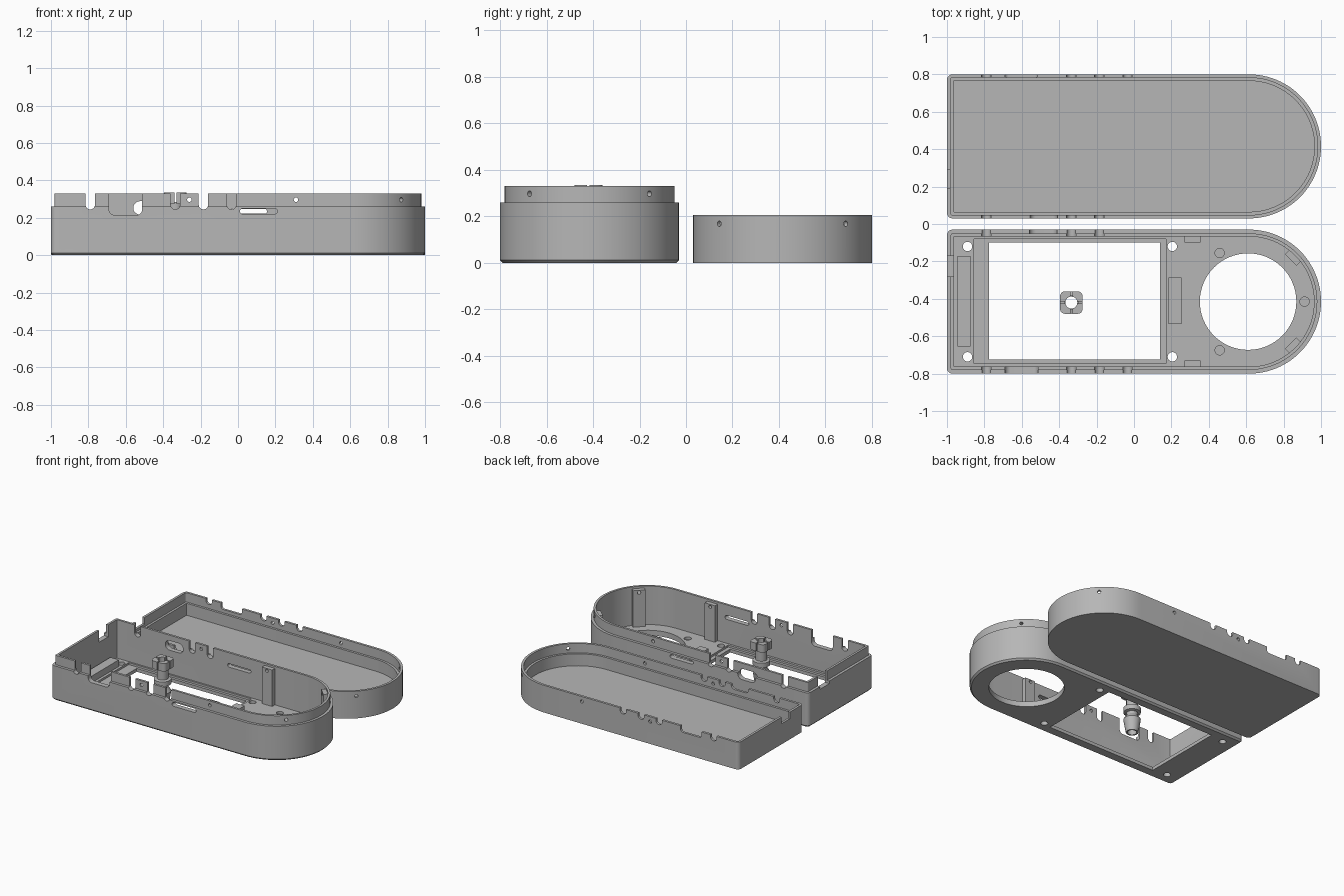
import bpy, bmesh, math
from mathutils import Matrix, Vector

if "Cube" in bpy.data.objects:
    bpy.data.objects.remove(bpy.data.objects["Cube"])

gray = bpy.data.materials.new("plain_gray")
gray.diffuse_color = (0.47, 0.47, 0.47, 1)
gray.use_nodes = True
gray.node_tree.nodes["Principled BSDF"].inputs["Base Color"].default_value = gray.diffuse_color
ARC_X, HALF, CY = 0.615, 0.385, 0.415


def finish(name, bm):
    bmesh.ops.recalc_face_normals(bm, faces=bm.faces)
    me = bpy.data.meshes.new(name)
    bm.to_mesh(me)
    bm.free()
    me.materials.append(gray)
    ob = bpy.data.objects.new(name, me)
    bpy.context.collection.objects.link(ob)
    return ob


def loft(name, rings, closed=False):
    """Skin equal-length rings of points; cap the ends unless closed."""
    bm = bmesh.new()
    vs = [[bm.verts.new(p) for p in r] for r in rings]
    n = len(vs[0])
    pairs = list(zip(vs, vs[1:])) + ([(vs[-1], vs[0])] if closed else [])
    for a, b in pairs:
        for i in range(n):
            j = (i + 1) % n
            bm.faces.new((a[i], a[j], b[j], b[i]))
    if not closed:
        bm.faces.new(vs[0])
        bm.faces.new(vs[-1])
    return finish(name, bm)


def arc(cx, cy, r, a0, a1, n):
    return [(cx + r * math.cos(math.radians(a0 + (a1 - a0) * i / n)),
             cy + r * math.sin(math.radians(a0 + (a1 - a0) * i / n))) for i in range(n + 1)]


def outline(d, z, cy):
    """Case outline: one round end, one square end with small corner radii."""
    h, c = HALF - d, max(0.03 - d, 0.005)
    pts = arc(ARC_X, cy, h, -90, 90, 48)
    pts += arc(-1 + d + c, cy + h - c, c, 90, 180, 5)
    pts += arc(-1 + d + c, cy - h + c, c, 180, 270, 5)
    return [(x, y, z) for x, y in pts]


def box(x0, x1, y0, y1, z0, z1):
    return loft("box", [[(x0, y0, z), (x1, y0, z), (x1, y1, z), (x0, y1, z)] for z in (z0, z1)])


def disc(x, y, r, z0, z1, n=32):
    return loft("disc", [[(px, py, z) for px, py in arc(x, y, r, 0, 360, n)[:-1]] for z in (z0, z1)])


def notch(x0, x1, zb, zt, r, y0, y1):
    """Open-topped cut with rounded bottom corners, through a long wall."""
    p = [(x1, zt), (x0, zt)] + arc(x0 + r, zb + r, r, 180, 270, 8)
    p += arc(x1 - r, zb + r, r, 270, 360, 8)[1 if x1 - x0 < 2 * r + 1e-4 else 0:]
    return loft("notch", [[(x, y, z) for x, z in p] for y in (y0, y1)])


def slot(x0, x1, zc, r, y0, y1):
    p = arc(x1 - r, zc, r, -90, 90, 10) + arc(x0 + r, zc, r, 90, 270, 10)
    return loft("slot", [[(x, y, z) for x, z in p] for y in (y0, y1)])


def bore(center, direction, r, length):
    """Short screw hole along a horizontal direction."""
    bm = bmesh.new()
    m = Matrix.Translation(center) @ Vector(direction).to_track_quat('Z', 'Y').to_matrix().to_4x4()
    bmesh.ops.create_cone(bm, cap_ends=True, segments=16, radius1=r, radius2=r, depth=length, matrix=m)
    return finish("bore", bm)


def combine(ob, tools, op='DIFFERENCE'):
    for t in tools:
        m = ob.modifiers.new("b", 'BOOLEAN')
        m.object, m.operation, m.solver = t, op, 'EXACT'
        bpy.context.view_layer.update()
        me = bpy.data.meshes.new_from_object(ob.evaluated_get(bpy.context.evaluated_depsgraph_get()))
        ob.modifiers.clear()
        ob.data = me
        bpy.data.objects.remove(t)


def screw_holes(cy, z):
    s = math.sqrt(0.5)
    cuts = []
    for k in (-1, 1):
        for x in (-0.26, 0.31):
            cuts.append(bore((x, cy + k * 0.36, z), (0, k, 0), 0.012, 0.14))
        cuts.append(bore((ARC_X + 0.36 * s, cy + k * 0.36 * s, z), (s, k * s, 0), 0.012, 0.14))
    return cuts


# Base tray: chamfered shell with a stepped lip
base = loft("base_tray", [outline(d, z, -CY) for d, z in (
    (0.012, 0), (0, 0.012), (0, 0.26), (0.02, 0.26), (0.02, 0.33), (0.037, 0.33), (0.037, 0.04))])

# Screw posts on the inner wall, plus raised floor blocks
parts = [box(-0.945, -0.875, -0.655, -0.17, 0.03, 0.09),
         box(0.185, 0.255, -0.535, -0.285, 0.03, 0.09)]
for k in (-1, 1):
    parts.append(box(0.27, 0.355, *sorted((-CY + k * 0.315, -CY + k * 0.355)), 0.03, 0.315))
    post = box(0.315, 0.355, -0.043, 0.043, 0.03, 0.315)
    post.data.transform(Matrix.Translation((ARC_X, -CY, 0)) @ Matrix.Rotation(k * math.pi / 4, 4, 'Z'))
    parts.append(post)
combine(base, parts, 'UNION')

# Floor openings: display window with ledge, round opening, fixing holes
cuts = [box(-0.855, 0.17, -0.745, -0.08, 0.025, 0.06),
        box(-0.775, 0.14, -0.725, -0.10, -0.1, 0.1),
        disc(0.61, -CY, 0.258, -0.1, 0.1, 64)]
for y in (-0.12, -0.71):
    cuts += [disc(x, y, 0.025, -0.1, 0.1) for x in (-0.89, 0.205)]
for x, y in ((0.458, -0.155), (0.458, -0.675), (0.912, -CY)):
    cuts.append(disc(x, y, 0.025, 0.02, 0.1))

# Wall openings of the base
FRONT, BACK = (-0.82, -0.75), (-0.08, -0.01)
for x in (-0.79, -0.335, -0.185, -0.035):
    cuts.append(notch(x - 0.025, x + 0.025, 0.245, 0.4, 0.025, *FRONT))
    if x != -0.035:
        cuts.append(notch(x - 0.025, x + 0.025, 0.245, 0.4, 0.025, *BACK))
cuts += [notch(-0.69, -0.512, 0.215, 0.4, 0.03, *FRONT),
         slot(-0.56, -0.41, 0.253, 0.036, *BACK),
         slot(0.01, 0.21, 0.235, 0.015, *FRONT),
         slot(-0.04, 0.155, 0.235, 0.013, *BACK),
         box(-1.1, -0.95, -0.28, -0.17, 0.24, 0.4)]
combine(base, cuts + screw_holes(-CY, 0.297))

# Lid tray: shell with a rebate that receives the lip
lid = loft("lid_tray", [outline(d, z, CY) for d, z in (
    (0, 0), (0, 0.205), (0.018, 0.205), (0.018, 0.135), (0.035, 0.135), (0.035, 0.045))])
L_FRONT, L_BACK = (0.01, 0.08), (0.75, 0.82)
cuts = []
for x in (-0.79, -0.335, -0.185, -0.035):
    cuts.append(notch(x - 0.025, x + 0.025, 0.165, 0.3, 0.025, *L_BACK))
    if x != -0.035:
        cuts.append(notch(x - 0.025, x + 0.025, 0.165, 0.3, 0.025, *L_FRONT))
cuts += [notch(-0.69, -0.515, 0.16, 0.3, 0.02, *L_BACK),
         notch(-0.555, -0.41, 0.17, 0.3, 0.03, *L_FRONT),
         box(-1.1, -0.95, 0.19, 0.29, 0.155, 0.3)]
combine(lid, cuts + screw_holes(CY, 0.168))

# Hollow plug standing in the window: turned body
PX, PY = -0.335, -0.42
profile = [(0.032, 0), (0.043, 0), (0.06, 0.10), (0.04, 0.13), (0.04, 0.15), (0.06, 0.155),
           (0.06, 0.19), (0.04, 0.195), (0.04, 0.285), (0.032, 0.285)]
plug = loft("plug_body", [[(x, y, z) for x, y in arc(PX, PY, r, 0, 360, 24)[:-1]]
                          for r, z in profile], closed=True)

# Four split lobes on top of the plug
lobes = loft("plug_lobes", [[(x, y, z) for sx, sy, a in ((1, 1, 0), (-1, 1, 90), (-1, -1, 180), (1, -1, 270))
                             for x, y in arc(PX + sx * 0.035, PY + sy * 0.035, 0.025, a, a + 90, 5)]
                            for z in (0.275, 0.335)])
combine(lobes, [disc(PX, PY, 0.032, 0.2, 0.4, 24),
                box(PX - 0.005, PX + 0.005, PY - 0.1, PY + 0.1, 0.2, 0.4),
                box(PX - 0.1, PX + 0.1, PY - 0.005, PY + 0.005, 0.2, 0.4)])

# Smooth curves, keep edges sharp
for ob in (base, lid, plug, lobes):
    bpy.ops.object.select_all(action='DESELECT')
    ob.select_set(True)
    bpy.context.view_layer.objects.active = ob
    bpy.ops.object.shade_smooth_by_angle(angle=math.radians(25))
